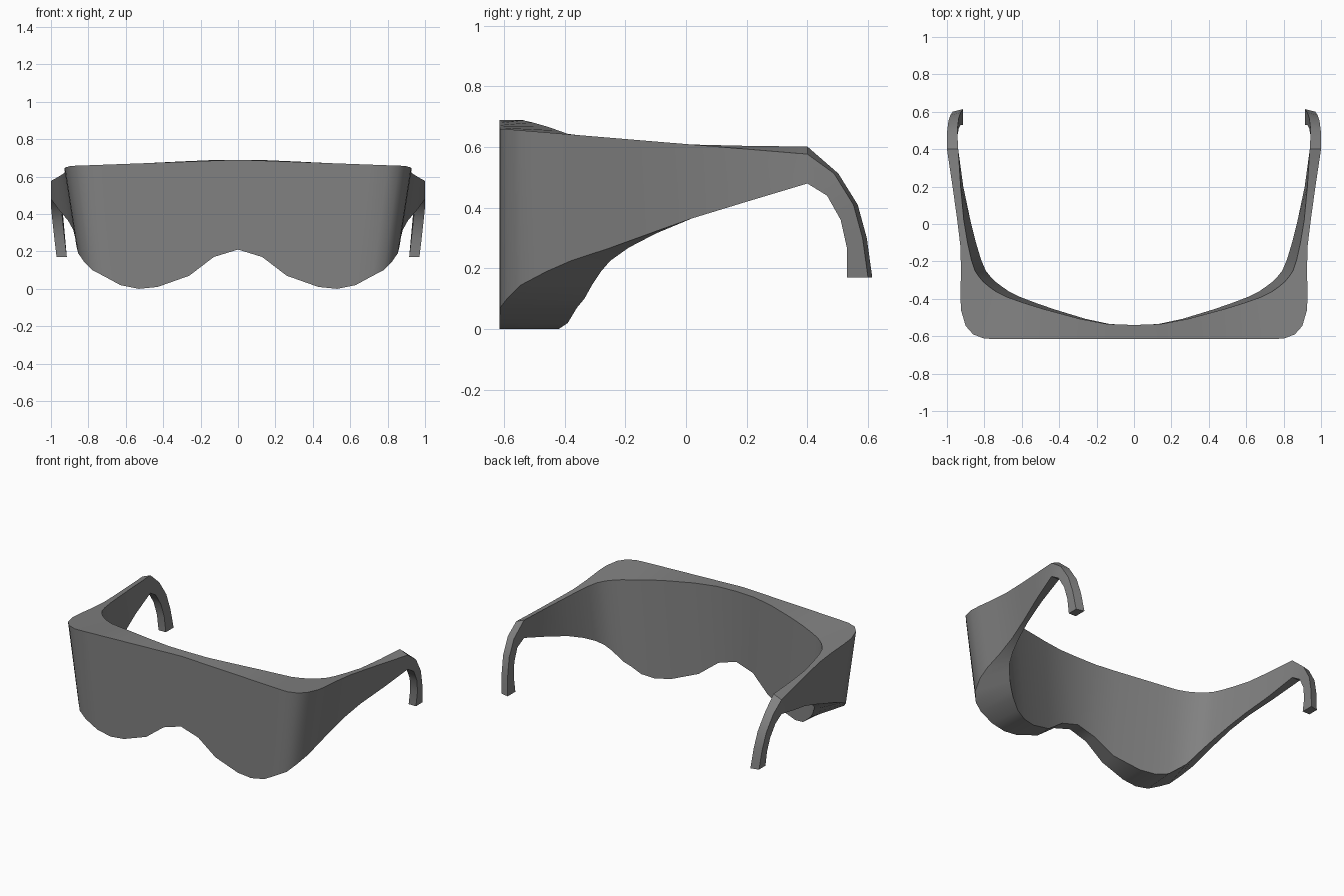
import bpy
import bmesh
from math import radians

cube = bpy.data.objects.get("Cube")
if cube:
    bpy.data.objects.remove(cube, do_unlink=True)

# Material
grey = bpy.data.materials.new("mid grey")
grey.use_nodes = True
colour = (0.22, 0.22, 0.22, 1)
grey.diffuse_color = colour
grey.node_tree.nodes["Principled BSDF"].inputs["Base Color"].default_value = colour

# Half of the visor: outer x, outer y, bottom height, inner x, inner y
STATIONS = [
    (0, -.615, .21, 0, -.54), (.142, -.615, .17, .142, -.535),
    (.29, -.615, .07, .29, -.507), (.483, -.615, .01, .483, -.455),
    (.596, -.615, 0, .596, -.42), (.705, -.615, .02, .68, -.39),
    (.8, -.613, .07, .74, -.36), (.86, -.59, .1, .775, -.335),
    (.9, -.545, .145, .805, -.31), (.925, -.46, .19, .83, -.28),
    (.928, -.38, .225, .85, -.25), (.925, -.25, .268, .87, -.19),
    (.928, -.12, .315, .89, -.1), (.945, .02, .365, .91, .02),
    (.97, .2, .42, .927, .2), (1, .4, .48, .94, .4),
]

# Ear hook: back y, back z, front y, front z, inward shift
HOOK = [
    (.488, .513, .465, .44, 0), (.552, .41, .51, .36, .008),
    (.582, .3, .53, .27, .018), (.6, .17, .53, .17, .03),
]


def lean(x, y, height):
    """Inward shift of the lower edge, fading out along the temple."""
    return x * .167 * height * (1 - max(0, y) / .4)


def visor_section(ox, oy, zb, ix, iy):
    outer_top = .69 - .037 * ox if oy < -.6 else .61 - .083 * oy
    inner_top = max(.61 - .083 * iy, .69 - .1 * ix * ix)
    return [
        (ox, oy, outer_top),
        (ox - lean(ox, oy, outer_top - zb), oy, zb),
        (ix - lean(ix, iy, inner_top - zb), iy, zb),
        (ix, iy, inner_top),
    ]


def hook_section(by, bz, fy, fz, shift):
    outer, inner = 1 - shift, .945 - shift
    return [(outer, by, bz), (outer, fy, fz), (inner, fy, fz), (inner, by + .014, bz)]


# Loft the sections from the middle of the front to the tip of the hook
sections = [visor_section(*s) for s in STATIONS] + [hook_section(*h) for h in HOOK]
bm = bmesh.new()
rings = [[bm.verts.new(p) for p in section] for section in sections]
for a, b in zip(rings, rings[1:]):
    for i in range(4):
        j = (i + 1) % 4
        bm.faces.new((a[i], a[j], b[j], b[i]))
bm.faces.new(rings[-1])
bmesh.ops.recalc_face_normals(bm, faces=bm.faces)
# The tip cap must face down
bm.faces.ensure_lookup_table()
bm.normal_update()
if bm.faces[-1].normal.z > 0:
    bmesh.ops.reverse_faces(bm, faces=bm.faces)

mesh = bpy.data.meshes.new("wraparound_glasses")
bm.to_mesh(mesh)
bm.free()
mesh.materials.append(grey)
glasses = bpy.data.objects.new("wraparound_glasses", mesh)
bpy.context.collection.objects.link(glasses)

# Mirror to the other side, joined at the middle
mirror = glasses.modifiers.new("Mirror", "MIRROR")
mirror.use_clip = True
mirror.merge_threshold = .0005

bpy.ops.object.select_all(action="DESELECT")
glasses.select_set(True)
bpy.context.view_layer.objects.active = glasses
bpy.ops.object.shade_smooth_by_angle(angle=radians(35))
